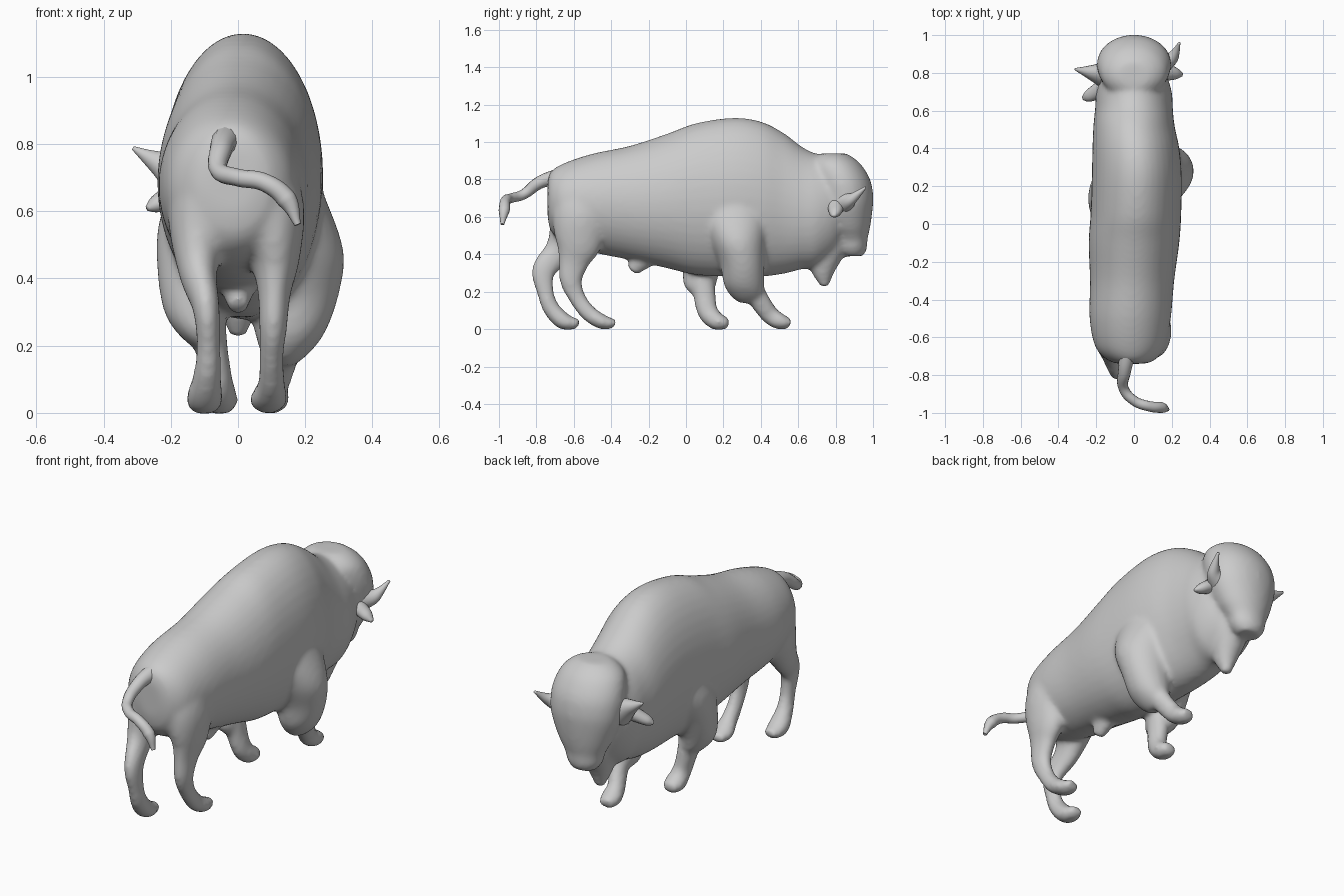
import bpy, bmesh, math
from mathutils import Vector


def spline(pts, steps=5):
    """Catmull-Rom interpolation of rows of numbers."""
    p = [pts[0]] + list(pts) + [pts[-1]]
    out = []
    for i in range(1, len(p) - 2):
        for s in range(steps):
            t = s / steps
            out.append([0.5 * (2 * b + (c - a) * t + (2 * a - 5 * b + 4 * c - d) * t * t
                        + (3 * b - a - 3 * c + d) * t ** 3)
                        for a, b, c, d in zip(p[i - 1], p[i], p[i + 1], p[i + 2])])
    return out + [list(pts[-1])]


def tube(bm, pts, ref=(1, 0, 0), n=28, axis=None):
    """Loft elliptical rings along a path of (x, y, z, side radius, other radius).
    With axis given, all rings stay square to that axis."""
    rows = spline(pts)
    cs = [Vector(r[:3]) for r in rows]
    rings = []
    for i, r in enumerate(rows):
        tan = Vector(axis) if axis else (cs[min(i + 1, len(cs) - 1)] - cs[max(i - 1, 0)]).normalized()
        side = Vector(ref)
        side = (side - tan * side.dot(tan)).normalized()
        up = tan.cross(side)
        rings.append([bm.verts.new(cs[i] + side * r[3] * math.cos(k * math.tau / n)
                                   + up * r[4] * math.sin(k * math.tau / n)) for k in range(n)])
    faces = [bm.faces.new(rings[0]), bm.faces.new(rings[-1])]
    for a, b in zip(rings, rings[1:]):
        for k in range(n):
            j = (k + 1) % n
            faces.append(bm.faces.new((a[k], a[j], b[j], b[k])))
    bmesh.ops.recalc_face_normals(bm, faces=faces)


def make(name, bm):
    me = bpy.data.meshes.new(name)
    bm.to_mesh(me)
    bm.free()
    for p in me.polygons:
        p.use_smooth = True
    ob = bpy.data.objects.new(name, me)
    bpy.context.collection.objects.link(ob)
    return ob


bm = bmesh.new()
DOWN = (0, 0, -1)

# trunk, hump and neck: y, top, bottom, centre x, half width
trunk = [(-.74, .79, .60, -.015, .07), (-.72, .845, .52, -.015, .125), (-.65, .888, .46, -.02, .185),
         (-.5, .938, .41, -.02, .215), (-.3, .98, .37, -.01, .223), (-.1, 1.045, .325, 0, .24),
         (.05, 1.10, .29, .01, .24), (.25, 1.13, .28, .015, .238), (.4, 1.11, .28, .01, .23),
         (.52, 1.05, .295, 0, .215), (.62, .975, .32, 0, .205), (.7, .937, .33, 0, .2),
         (.8, .92, .40, 0, .165), (.86, .85, .50, 0, .10)]
tube(bm, [(x, y, (t + b) / 2, w, (t - b) / 2) for y, t, b, x, w in trunk], n=40, axis=(0, 1, 0))

# head from crown to muzzle
tube(bm, [(0, .79, .94, .06, .06), (0, .79, .927, .11, .09), (0, .80, .88, .165, .137),
          (0, .83, .80, .193, .155), (0, .85, .72, .196, .151), (0, .855, .65, .187, .144),
          (-.005, .868, .55, .148, .118), (-.012, .885, .48, .108, .086), (-.015, .888, .43, .094, .08),
          (-.015, .893, .39, .065, .056)], axis=DOWN)
# jaw and beard
tube(bm, [(0, .79, .52, .11, .10), (0, .765, .42, .09, .095), (0, .735, .32, .062, .068),
          (0, .735, .265, .04, .042), (0, .742, .225, .022, .022)], axis=DOWN)
# sheath under belly
tube(bm, [(0, -.21, .42, .06, .09), (0, -.25, .36, .045, .06), (0, -.29, .31, .03, .032)])

# right front leg: shaggy upper part, then shank and hoof
tube(bm, [(.05, .25, .80, .14, .20), (.095, .255, .64, .165, .205), (.145, .275, .48, .17, .155),
          (.165, .30, .35, .135, .12), (.155, .31, .24, .105, .108), (.14, .325, .175, .07, .085),
          (.135, .33, .14, .03, .045)], axis=DOWN)
tube(bm, [(.145, .35, .22, .05, .06), (.125, .405, .135, .045, .054), (.105, .45, .075, .045, .05),
          (.10, .50, .042, .055, .045), (.095, .558, .03, .038, .028)])
# left front leg
tube(bm, [(-.05, .20, .74, .13, .18), (-.095, .16, .56, .142, .17), (-.125, .11, .42, .115, .125),
          (-.13, .08, .30, .09, .098), (-.11, .075, .23, .065, .085), (-.09, .08, .185, .03, .05)], axis=DOWN)
tube(bm, [(-.09, .09, .26, .055, .065), (-.075, .10, .17, .048, .06), (-.06, .115, .095, .045, .056),
          (-.055, .155, .047, .054, .05), (-.055, .19, .036, .054, .042), (-.055, .23, .03, .036, .028)])

# right and left hind legs
tube(bm, [(.06, -.55, .76, .10, .15), (.095, -.565, .60, .103, .15), (.11, -.575, .46, .075, .125),
          (.108, -.60, .36, .05, .084), (.105, -.615, .26, .042, .061), (.10, -.58, .165, .036, .046),
          (.10, -.52, .085, .042, .044), (.09, -.445, .038, .056, .04), (.085, -.378, .03, .036, .024)])
tube(bm, [(-.08, -.59, .76, .10, .13), (-.11, -.60, .59, .10, .13), (-.12, -.67, .43, .06, .082),
          (-.095, -.76, .315, .041, .065), (-.088, -.752, .20, .036, .046), (-.092, -.72, .11, .042, .046),
          (-.10, -.65, .04, .056, .046), (-.10, -.572, .03, .036, .024)])
# flatten the soles
for v in bm.verts:
    v.co.z = max(v.co.z, -.003)

# fuse the overlapping parts into one soft skin
body = make("bison_body", bm)
rm = body.modifiers.new("fuse", 'REMESH')
rm.mode = 'VOXEL'
rm.voxel_size = .013
rm.use_smooth_shade = True
sm = body.modifiers.new("soften", 'SMOOTH')
sm.factor = .5
sm.iterations = 12

# horns and ears (head is turned a little to the left)
for name, pts in {
    "horn_left": [(-.15, .79, .69, .07, .08), (-.21, .80, .73, .045, .05), (-.265, .81, .76, .024, .024), (-.312, .82, .788, .006, .006)],
    "horn_right": [(.14, .85, .68, .07, .07), (.195, .875, .69, .036, .042), (.22, .91, .715, .022, .022), (.24, .96, .758, .006, .006)],
    "ear_left": [(-.14, .74, .68, .04, .045), (-.20, .70, .645, .033, .04), (-.245, .675, .62, .025, .03), (-.27, .665, .608, .008, .01)],
    "ear_right": [(.14, .80, .67, .04, .045), (.19, .80, .64, .033, .04), (.225, .795, .62, .025, .03), (.255, .79, .605, .008, .01)],
}.items():
    b = bmesh.new()
    tube(b, pts, ref=(0, 0, 1) if "ear" in name else (0.3, -1, 0.5), n=16)
    make(name, b)

# tail
cu = bpy.data.curves.new("tail", 'CURVE')
cu.dimensions = '3D'
cu.bevel_depth = 1
cu.bevel_resolution = 4
cu.use_fill_caps = True
sp = cu.splines.new('BEZIER')
path = [(-.03, -.66, .82, .045), (-.05, -.78, .785, .034), (-.055, -.87, .72, .027),
        (0, -.935, .70, .026), (.08, -.965, .685, .027), (.145, -.972, .635, .03), (.178, -.982, .56, .01)]
sp.bezier_points.add(len(path) - 1)
for bp, (x, y, z, r) in zip(sp.bezier_points, path):
    bp.co = (x, y, z)
    bp.radius = r
    bp.handle_left_type = bp.handle_right_type = 'AUTO'
bpy.context.collection.objects.link(bpy.data.objects.new("tail", cu))
